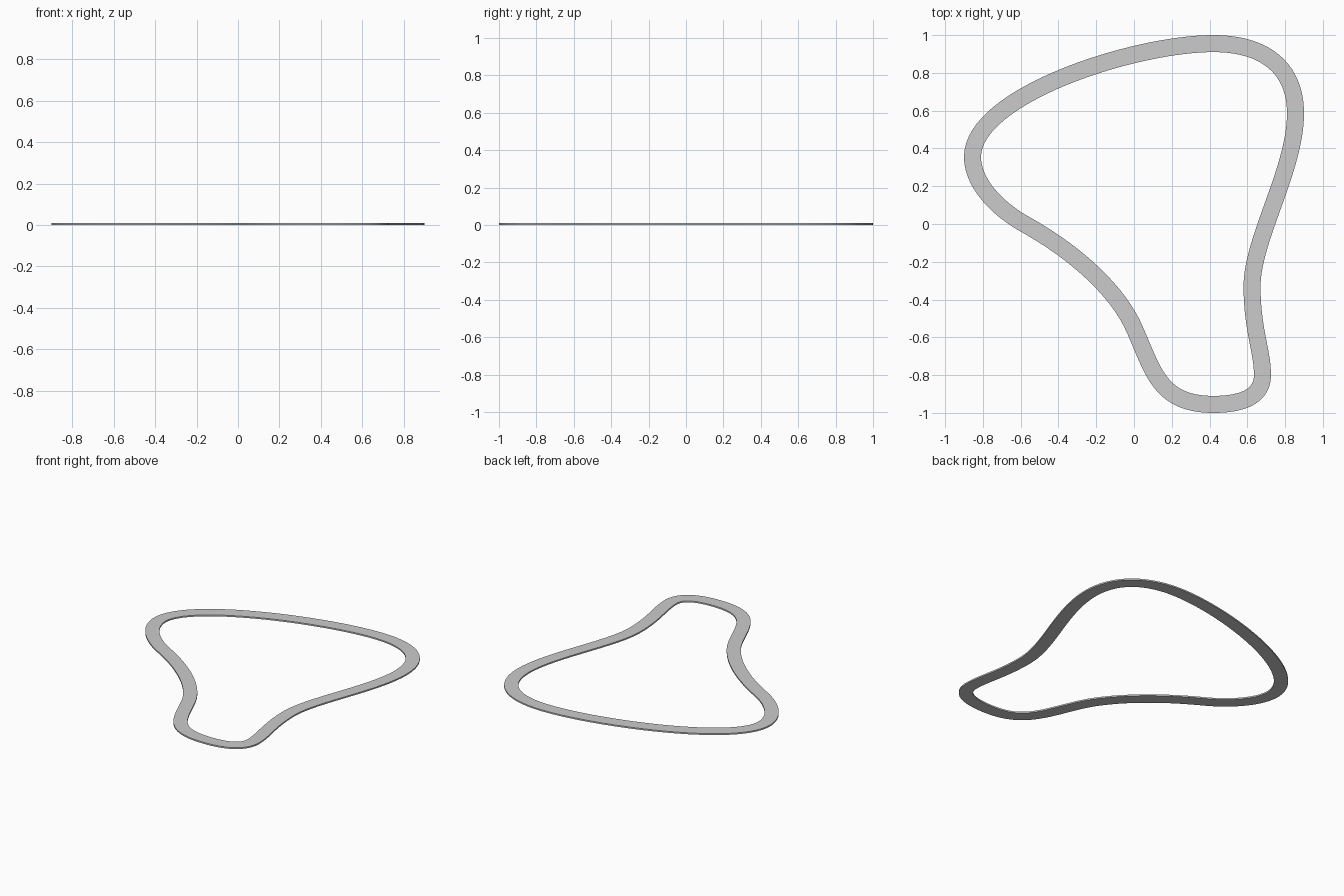
import bpy, bmesh
from mathutils import Vector
from mathutils.geometry import interpolate_bezier

if "Cube" in bpy.data.objects:
    bpy.data.objects.remove(bpy.data.objects["Cube"])

WIDTH, THICK, STEPS = 0.09, 0.01, 32

# centre line of the loop: knot, handle before, handle after
KNOTS = [
    ((0.42, 0.955), (0.0, 0.955), (0.70, 0.955)),
    ((0.855, 0.585), (0.855, 0.82), (0.855, 0.29)),
    ((0.625, -0.33), (0.625, -0.08), (0.625, -0.56)),
    ((0.68, -0.80), (0.68, -0.67), (0.68, -0.91)),
    ((0.42, -0.955), (0.58, -0.955), (0.13, -0.955)),
    ((0.0, -0.55), (0.10, -0.77), (-0.09, -0.35)),
    ((-0.58, 0.0), (-0.31, -0.15), (-0.73, 0.085)),
    ((-0.855, 0.355), (-0.855, 0.22), (-0.855, 0.68)),
]


def centre_line():
    pts = []
    for a, b in zip(KNOTS, KNOTS[1:] + KNOTS[:1]):
        ctrl = [Vector((*p, 0)) for p in (a[0], a[2], b[1], b[0])]
        pts += interpolate_bezier(*ctrl, STEPS + 1)[:-1]
    return pts


# flat band: a rectangular section swept round the closed path
bm = bmesh.new()
path = centre_line()
rings = []
for i, p in enumerate(path):
    t = (path[(i + 1) % len(path)] - path[i - 1]).normalized()
    n = Vector((-t.y, t.x, 0)) * WIDTH / 2
    up = Vector((0, 0, THICK))
    rings.append([bm.verts.new(v) for v in (p + n, p - n, p - n + up, p + n + up)])
for i, a in enumerate(rings):
    b = rings[(i + 1) % len(rings)]
    for j in range(4):
        k = (j + 1) % 4
        bm.faces.new((a[j], a[k], b[k], b[j]))
bmesh.ops.recalc_face_normals(bm, faces=bm.faces)

mesh = bpy.data.meshes.new("loop_band")
bm.to_mesh(mesh)
bm.free()
band = bpy.data.objects.new("loop_band", mesh)
bpy.context.collection.objects.link(band)
bpy.context.view_layer.objects.active = band
band.select_set(True)
bpy.ops.object.shade_smooth_by_angle()
